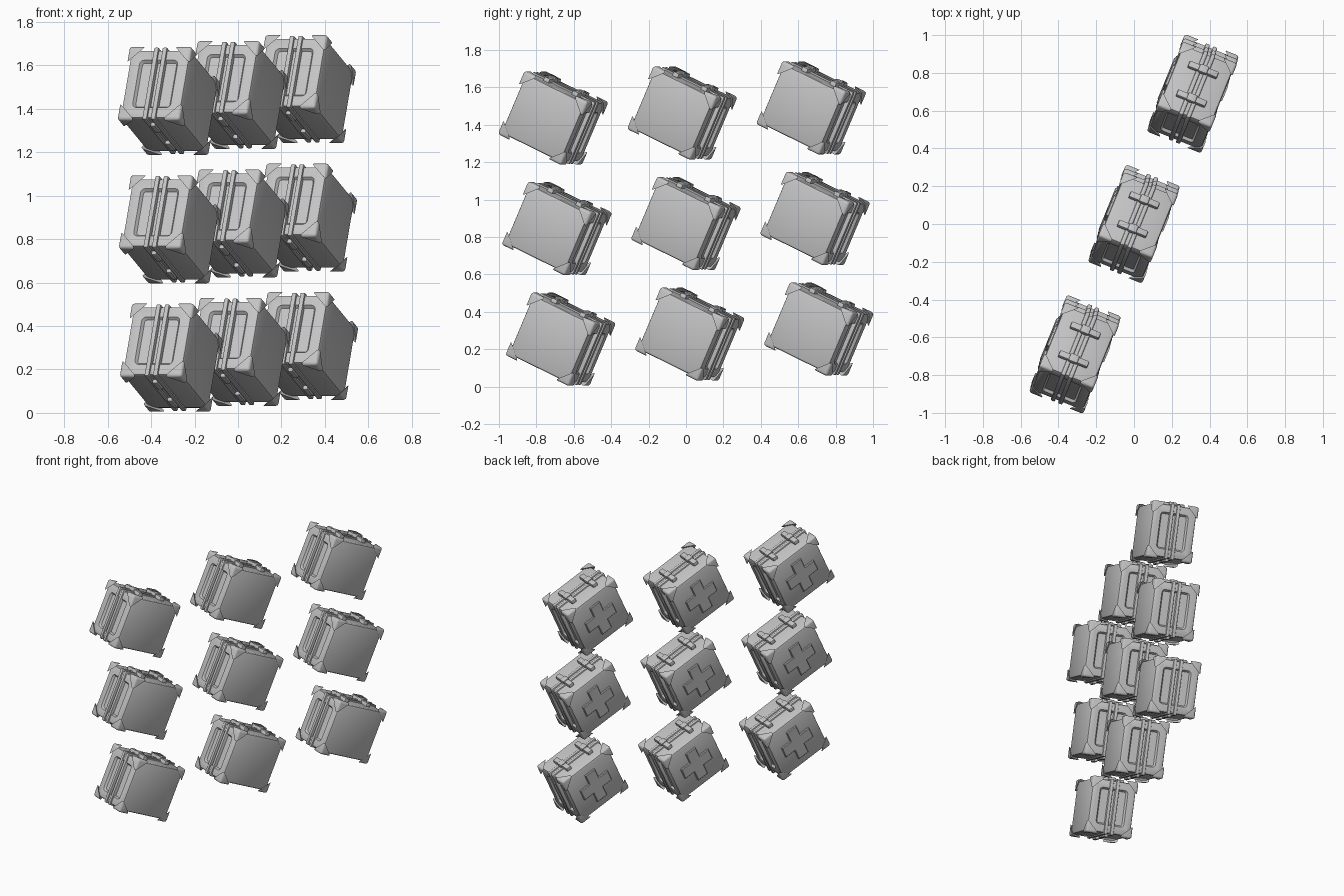
import bpy, bmesh, math
from mathutils import Matrix, Vector

if "Cube" in bpy.data.objects:
    bpy.data.objects.remove(bpy.data.objects["Cube"], do_unlink=True)

grey = bpy.data.materials.new("light_grey")
grey.use_nodes = True
GREY = (0.55, 0.55, 0.55, 1)
grey.diffuse_color = GREY
grey.node_tree.nodes["Principled BSDF"].inputs["Base Color"].default_value = GREY


def add_box(bm, size, center=(0, 0, 0), bevel=0.0, segments=2):
    """Box with rounded edges, added to bm through a scratch mesh."""
    part = bmesh.new()
    bmesh.ops.create_cube(part, size=1, matrix=Matrix.Translation(center) @ Matrix.Diagonal((*size, 1)))
    if bevel:
        bmesh.ops.bevel(part, geom=part.edges[:], offset=bevel, segments=segments,
                        affect='EDGES', profile=0.5)
    merge(bm, part)


def merge(bm, part):
    scratch = bpy.data.meshes.new("scratch")
    part.to_mesh(scratch)
    part.free()
    bm.from_mesh(scratch)
    bpy.data.meshes.remove(scratch)


def finish(bm, name):
    bmesh.ops.recalc_face_normals(bm, faces=bm.faces[:])
    mesh = bpy.data.meshes.new(name)
    bm.to_mesh(mesh)
    bm.free()
    mesh.materials.append(grey)
    return mesh


def middle_face(bm, side):
    """Face centred on the given end (+1 or -1 along y)."""
    return max((f for f in bm.faces if f.normal.y * side > 0.99
                and abs(f.calc_center_median().x) < 0.01
                and abs(f.calc_center_median().z) < 0.01), key=lambda f: f.calc_area())


def make_body():
    bm = bmesh.new()
    add_box(bm, (0.295, 0.378, 0.346), bevel=0.014)
    # shallow rounded recess in both end faces
    for side in (1, -1):
        bm.normal_update()
        face = middle_face(bm, side)
        bmesh.ops.inset_region(bm, faces=[face], thickness=0.055)
        bmesh.ops.bevel(bm, geom=list(face.verts), offset=0.02, segments=3,
                        affect='VERTICES', profile=0.5)
        bm.normal_update()
        bmesh.ops.inset_region(bm, faces=[middle_face(bm, side)], thickness=0.01, depth=-0.014)
    return finish(bm, "case_body")


def make_ribs():
    bm = bmesh.new()
    for x in (-0.021, 0.021):
        add_box(bm, (0.024, 0.396, 0.364), (x, 0, 0), 0.007)
    return finish(bm, "seam_ribs")


def make_corners():
    bm = bmesh.new()
    half = Vector((0.155, 0.202, 0.186))
    leg = 0.085
    for sx in (-1, 1):
        for sy in (-1, 1):
            for sz in (-1, 1):
                sign = Vector((sx, sy, sz))
                tip = half * sign
                part = bmesh.new()
                bmesh.ops.create_cube(part, size=0.1, matrix=Matrix.Translation(tip - sign * 0.05))
                cut = bmesh.ops.bisect_plane(
                    part, geom=part.verts[:] + part.edges[:] + part.faces[:],
                    plane_co=tip - Vector((sx * leg, 0, 0)), plane_no=-sign, clear_outer=True)
                rim = [e for e in cut["geom_cut"] if isinstance(e, bmesh.types.BMEdge)]
                bmesh.ops.edgeloop_fill(part, edges=rim)
                outer = [e for e in part.edges if any((v.co - tip).length < 0.001 for v in e.verts)]
                bmesh.ops.bevel(part, geom=outer, offset=0.014, segments=3,
                                affect='EDGES', profile=0.5)
                merge(bm, part)
    return finish(bm, "corner_guards")


def make_latches():
    bm = bmesh.new()
    for y in (-0.09, 0.09):
        add_box(bm, (0.165, 0.036, 0.034), (0, y, 0.179), 0.006)
        add_box(bm, (0.05, 0.046, 0.03), (0, y, 0.187), 0.006)
    return finish(bm, "top_latches")


def make_hinges():
    bm = bmesh.new()
    for y in (-0.1, 0.1):
        add_box(bm, (0.028, 0.08, 0.03), (0, y, -0.178), 0.008)
    return finish(bm, "bottom_hinges")


def make_cross():
    # raised plus outline, extruded out of the side panel
    a, b = 0.04, 0.115
    quarter = [(a, b), (a, a), (b, a)]
    outline = []
    for turn in range(4):
        rot = Matrix.Rotation(-turn * math.pi / 2, 2)
        outline += [rot @ Vector(p) for p in quarter]
    bm = bmesh.new()
    face = bm.faces.new([bm.verts.new((-0.14, p.x, p.y)) for p in outline])
    top = bmesh.ops.extrude_face_region(bm, geom=[face])["geom"]
    bmesh.ops.translate(bm, vec=(-0.02, 0, 0),
                        verts=[v for v in top if isinstance(v, bmesh.types.BMVert)])
    edges = [e for e in bm.edges if all(v.co.x < -0.159 for v in e.verts)]
    bmesh.ops.bevel(bm, geom=edges, offset=0.004, segments=1, affect='EDGES')
    return finish(bm, "side_cross")


parts = [make_body(), make_ribs(), make_corners(), make_latches(), make_hinges(), make_cross()]

# three rows of three tilted cases sharing the same part meshes
tilt = Matrix.Rotation(math.radians(-22), 4, 'Z') @ Matrix.Rotation(math.radians(-24.5), 4, 'X')
middle = Vector((0, 0, 0.872))
row_step = Vector((0.312, 0.69, 0.027))
layer_step = Vector((-0.005, -0.02, 0.591))

first_case = []
for row in (-1, 0, 1):
    for layer in (-1, 0, 1):
        place = Matrix.Translation(middle + row * row_step + layer * layer_step) @ tilt
        for mesh in parts:
            ob = bpy.data.objects.new(mesh.name, mesh)
            ob.matrix_world = place
            bpy.context.collection.objects.link(ob)
            if len(first_case) < len(parts):
                first_case.append(ob)

# soft bevels, sharp edges
bpy.context.view_layer.update()
for ob in bpy.context.selected_objects:
    ob.select_set(False)
for ob in first_case:
    ob.select_set(True)
bpy.context.view_layer.objects.active = first_case[0]
bpy.ops.object.shade_smooth_by_angle(angle=math.radians(35))
